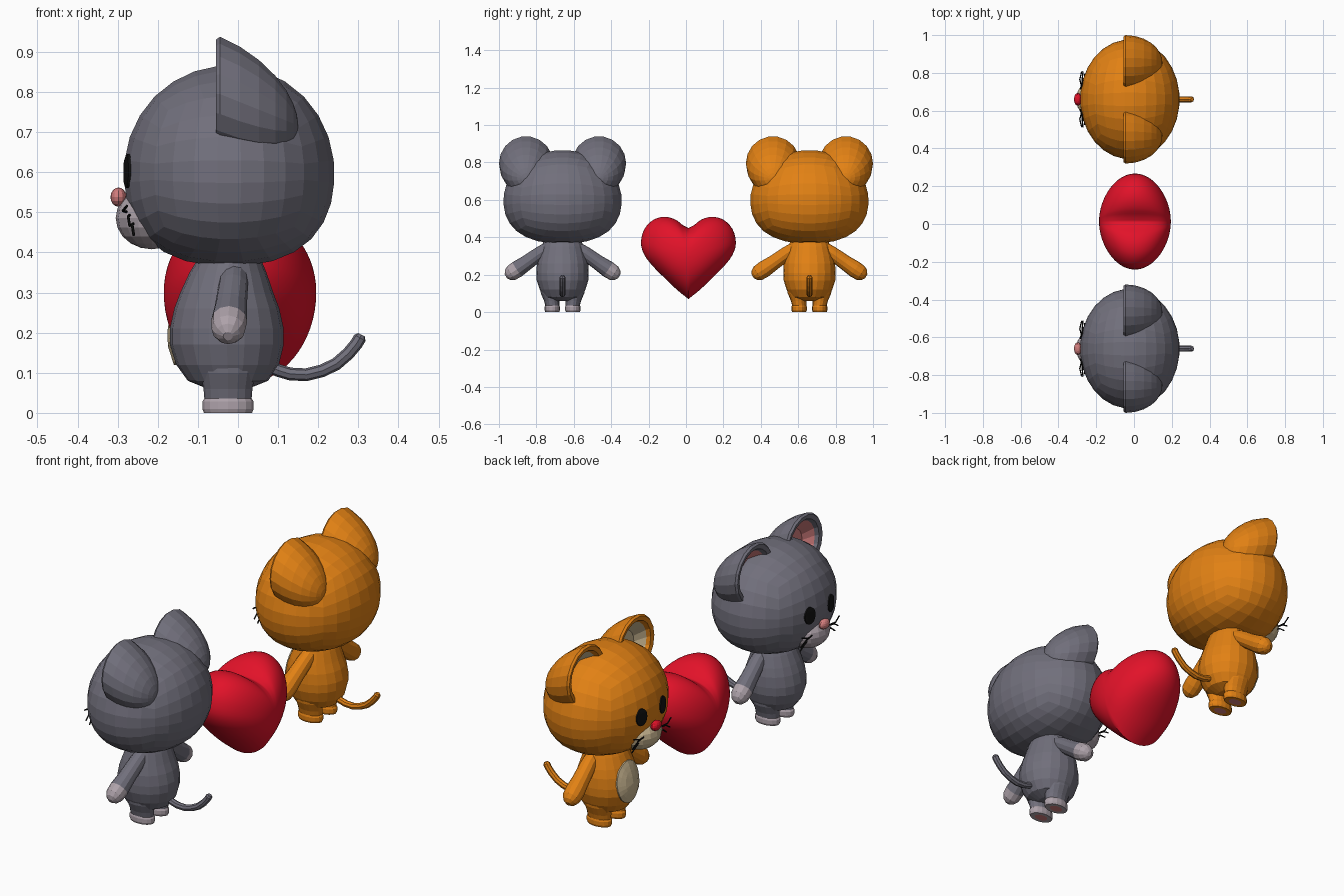
import bpy, bmesh
from math import sin, cos, pi, atan2, radians
from mathutils import Vector
from mathutils.bvhtree import BVHTree

if "Cube" in bpy.data.objects:
    bpy.data.objects.remove(bpy.data.objects["Cube"])


def material(name, rgb):
    m = bpy.data.materials.new(name)
    m.diffuse_color = (*rgb, 1)
    m.use_nodes = True
    m.node_tree.nodes["Principled BSDF"].inputs["Base Color"].default_value = m.diffuse_color
    return m


GREY = material("slate grey", (0.165, 0.16, 0.2))
PALE = material("pale grey", (0.42, 0.36, 0.40))
ORANGE = material("orange", (0.76, 0.22, 0.007))
CREAM = material("cream", (0.60, 0.48, 0.29))
PINK = material("pink", (0.66, 0.21, 0.21))
RED = material("red", (0.76, 0.006, 0.022))
BLACK = material("black", (0.006, 0.006, 0.006))


def finish(name, bm, mats, oy=0.0):
    bmesh.ops.recalc_face_normals(bm, faces=bm.faces)
    me = bpy.data.meshes.new(name)
    bm.to_mesh(me)
    bm.free()
    for m in mats:
        me.materials.append(m)
    ob = bpy.data.objects.new(name, me)
    ob.location.y = oy
    bpy.context.collection.objects.link(ob)
    return ob


def skin(bm, rings, band=lambda i: 0):
    """Join successive vertex rings with quads."""
    for i, (a, b) in enumerate(zip(rings, rings[1:])):
        n = len(a)
        for j in range(n):
            f = bm.faces.new((a[j], a[(j + 1) % n], b[(j + 1) % n], b[j]))
            f.material_index = band(i)


def loft(name, pts, uref, mats, oy, band=lambda i: 0, cap=0, fixed=None, segs=14):
    """Elliptic rings (x, y, z, ru, rv) along a path; cap = material of the first end."""
    bm = bmesh.new()
    rings = []
    for i, p in enumerate(pts):
        a, b = pts[max(i - 1, 0)], pts[min(i + 1, len(pts) - 1)]
        t = Vector(fixed) if fixed else (Vector(b[:3]) - Vector(a[:3])).normalized()
        v = t.cross(Vector(uref)).normalized()
        u = v.cross(t)
        rings.append([bm.verts.new(Vector(p[:3]) + u * p[3] * cos(k * 2 * pi / segs)
                                   + v * p[4] * sin(k * 2 * pi / segs)) for k in range(segs)])
    skin(bm, rings, band)
    bm.faces.new(rings[0]).material_index = cap
    bm.faces.new(rings[-1]).material_index = band(len(rings) - 2)
    return finish(name, bm, mats, oy)


def ball(name, centre, radii, mat, oy, u=16, v=10):
    bm = bmesh.new()
    bmesh.ops.create_uvsphere(bm, u_segments=u, v_segments=v, radius=1)
    for w in bm.verts:
        w.co = Vector(centre) + Vector([c * r for c, r in zip(w.co, radii)])
    return finish(name, bm, [mat], oy)


def plate(name, target, y, z, ry, rz, mat, oy, lift=0.006):
    """Thin oval plate laid on the -x side of the target."""
    me = target.data
    tree = BVHTree.FromPolygons([w.co for w in me.vertices], [p.vertices for p in me.polygons])
    bm = bmesh.new()
    rings = []
    for f, d in ((0.05, lift), (0.3, lift), (0.55, lift), (0.8, lift), (1, lift), (1, -0.003)):
        ring = []
        for k in range(24):
            a = k * 2 * pi / 24
            o = Vector((-1, y + f * ry * cos(a), z + f * rz * sin(a)))
            hit = tree.ray_cast(o, Vector((1, 0, 0)))[0]
            ring.append(bm.verts.new(hit - Vector((d, 0, 0))))
        rings.append(ring)
    skin(bm, rings)
    bm.faces.new(rings[0])
    return finish(name, bm, [mat], oy)


def cat(tag, oy, fur, light, paw, nose, ear_inner, belly):
    # head: rounded cube, fuller in the lower half
    bm = bmesh.new()
    bmesh.ops.create_cube(bm, size=2)
    bmesh.ops.subdivide_edges(bm, edges=bm.edges[:], cuts=6, use_grid_fill=True)
    for w in bm.verts:
        c = Vector([sin(q * pi / 4) / cos(q * pi / 4) for q in w.co]).normalized()
        s = 1.0
        if -0.999 < c.z < 0:
            s = (1 - abs(c.z) ** 2.35) ** (1 / 2.35) / (1 - c.z ** 2) ** 0.5
        w.co = (-0.022 + 0.264 * s * c.x, 0.318 * s * c.y,
                0.6 + c.z * (0.268 if c.z > 0 else 0.236))
    head = finish(tag + "_head", bm, [fur], oy)

    # muzzle and nose
    ball(tag + "_muzzle", (-0.215, 0, 0.486), (0.09, 0.108, 0.078), light, oy)
    ball(tag + "_nose", (-0.298, 0, 0.538), (0.02, 0.034, 0.024), nose, oy, 12, 8)

    # pear-shaped body
    prof = [(.06, -.025, .05, .06), (.08, -.025, .1, .1), (.12, -.026, .128, .122),
            (.17, -.028, .142, .138), (.21, -.028, .142, .14), (.26, -.028, .131, .137),
            (.3, -.028, .116, .128), (.35, -.025, .096, .112), (.4, -.02, .07, .095)]
    body = loft(tag + "_body", [(cx, 0, z, rx, ry) for z, cx, rx, ry in prof],
                (1, 0, 0), [fur], oy, fixed=(0, 0, 1), segs=20)
    if belly:
        plate(tag + "_belly_patch", body, 0, 0.22, 0.085, 0.1, light, oy)

    # tail
    path = [(.07, .12), (.1, .106), (.13, .097), (.17, .095), (.21, .105), (.245, .122),
            (.275, .148), (.295, .172), (.304, .187)]
    loft(tag + "_tail", [(x, 0, z, .016, .016) for x, z in path] + [(.308, 0, .195, .009, .009)],
         (0, 1, 0), [fur], oy, segs=8)

    for s, side in ((1, "left"), (-1, "right")):
        # cupped ear: inner floor, rim, then a half ellipsoid leaning down at the back
        ear = [(.02, .08, .085), (-.03, .02, .112), (-.05, 0, .117), (-.055, 0, .138), (-.045, 0, .145)]
        ear = [(x, s * .195, .795 - .4 * d, r, r) for x, d, r in ear]
        for a in (15, 30, 45, 58, 70, 80, 87):
            d, r = .195 * sin(radians(a)), .145 * cos(radians(a))
            ear.append((-.045 + d, s * .195, .795 - .4 * d, r, r))
        loft(f"{tag}_{side}_ear", ear, (0, 1, 0), [fur, ear_inner], oy,
             band=lambda i: 1 if i == 0 else 0, cap=1, fixed=(1, 0, 0), segs=18)

        # eye
        plate(f"{tag}_{side}_eye", head, s * 0.083, 0.603, 0.031, 0.042, BLACK, oy)

        # arm with paw tip
        arm = [(-.01, .06, .35, .035), (-.012, .12, .315, .037), (-.018, .19, .265, .04),
               (-.022, .243, .229, .045), (-.024, .275, .208, .042), (-.025, .293, .197, .03),
               (-.025, .303, .191, .012)]
        loft(f"{tag}_{side}_arm", [(x, s * y, z, r, r) for x, y, z, r in arm],
             (1, 0, 0), [fur, paw], oy, band=lambda i: 1 if i >= 3 else 0, segs=12)

        # leg, foot and sole pad
        leg = [(.055, 0, .034, .022), (.055, 0, .06, .037), (.055, .01, .064, .041),
               (.055, .028, .064, .041), (.055, .036, .059, .038), (.058, .06, .061, .041),
               (.066, .1, .068, .05), (.068, .14, .07, .052)]
        loft(f"{tag}_{side}_leg", [(-.025, s * y, z, rx, ry) for y, z, rx, ry in leg],
             (1, 0, 0), [fur, paw, PINK], oy, band=lambda i: 1 if i < 4 else 0, cap=2,
             fixed=(0, 0, 1), segs=16)

        # whiskers: start, middle, end
        for n, w in enumerate((((-.275, .06, .500), (-.287, .105, .504), (-.277, .147, .516)),
                               ((-.268, .06, .495), (-.274, .11, .490), (-.270, .147, .466)),
                               ((-.255, .055, .475), (-.264, .1, .470), (-.260, .135, .443)))):
            loft(f"{tag}_{side}_whisker_{n + 1}", [(x, s * y, z, .0035, .0035) for x, y, z in w],
                 (1, 0, 0), [BLACK], oy, segs=6)


cat("grey_cat", -0.66, GREY, PALE, PALE, PINK, PINK, False)
cat("orange_cat", 0.66, ORANGE, CREAM, ORANGE, RED, CREAM, True)

# puffed heart: half outline smoothed, mirrored, swelling along x
half = [Vector(p) for p in ((0, .15), (.03, .165), (.07, .195), (.125, .209), (.185, .195),
                            (.235, .145), (.254, .07), (.235, .005), (.19, -.055),
                            (.12, -.125), (.06, -.182), (0, -.23))]
curve = []
for i in range(len(half) - 1):
    p0, p1, p2, p3 = (half[min(max(i + k, 0), len(half) - 1)] for k in (-1, 0, 1, 2))
    for t in (0, 1 / 3, 2 / 3):
        curve.append(0.5 * (2 * p1 + (p2 - p0) * t + (2 * p0 - 5 * p1 + 4 * p2 - p3) * t ** 2
                            + (3 * p1 - p0 - 3 * p2 + p3) * t ** 3))
curve.append(half[-1])
curve += [Vector((-p.x, p.y)) for p in curve[-2:0:-1]]
bm = bmesh.new()
rings = []
for i in range(33):
    a = -pi / 2 + pi * i / 32
    k = max(cos(a), 0.001)
    ring = []
    for p in curve:
        g = atan2(p.y, p.x)
        q = (p * k + Vector((cos(g), sin(g))) * 0.23 * (1 - k)) * k
        ring.append(bm.verts.new((0.005 + 0.19 * sin(a), 0.013 + q.x, 0.3 + q.y)))
    rings.append(ring)
skin(bm, rings)
bm.faces.new(rings[0])
bm.faces.new(rings[-1])
heart = finish("heart", bm, [RED])
heart.data.shade_smooth()
heart.data.set_sharp_from_angle(angle=radians(50))
